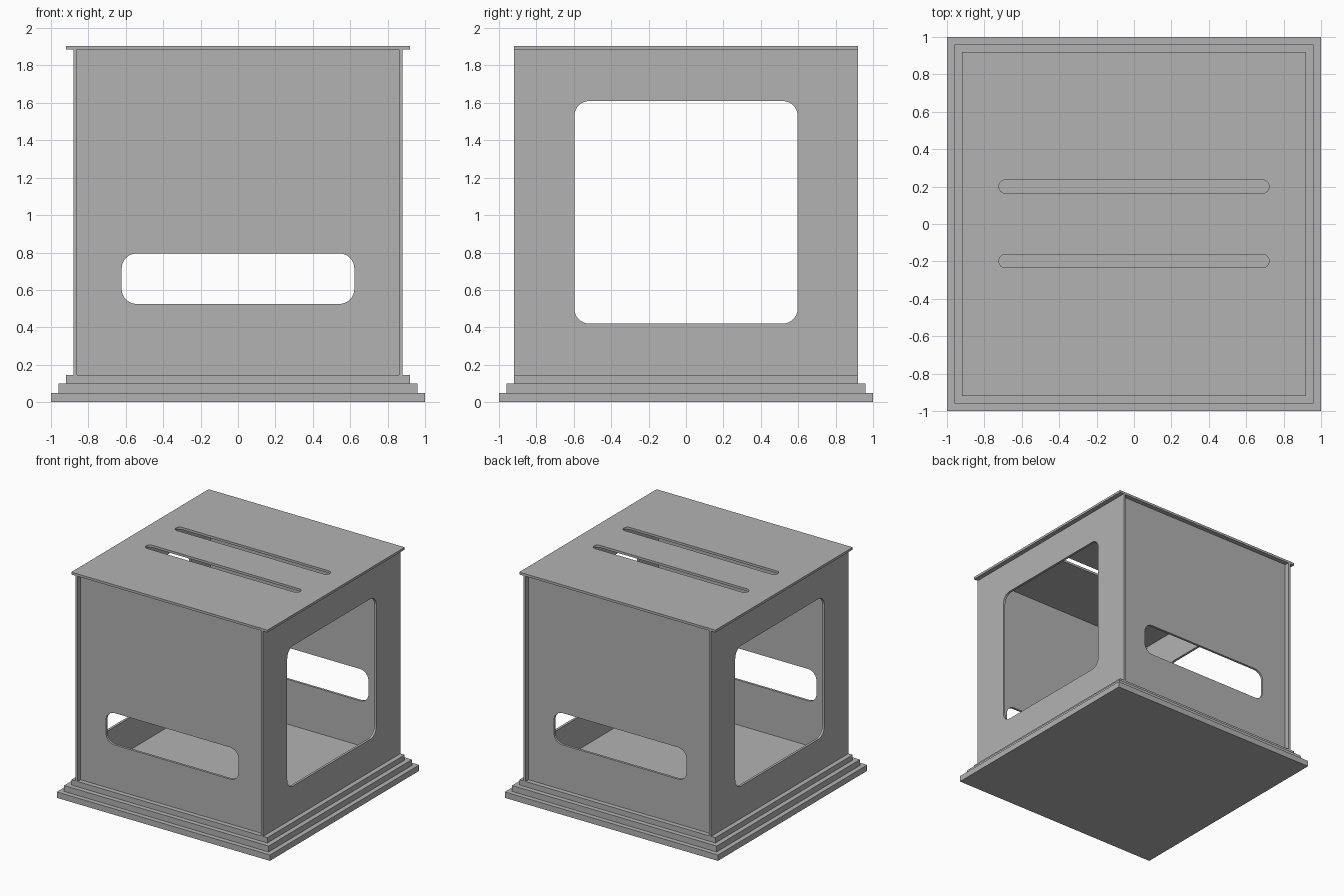
import bpy, bmesh, math

cube = bpy.data.objects.get("Cube")
if cube:
    bpy.data.objects.remove(cube, do_unlink=True)

# One plain grey for every part
grey = bpy.data.materials.new("plain grey")
grey.use_nodes = True
COLOUR = (0.448, 0.448, 0.448, 1)
grey.diffuse_color = COLOUR
grey.node_tree.nodes["Principled BSDF"].inputs["Base Color"].default_value = COLOUR

BASE_TOP, WALL_TOP, ROOF_TOP = 0.145, 1.885, 1.905
SHEET = 0.02
QUADRANTS = [(1, 1), (-1, 1), (-1, -1), (1, -1)]


def finish(name, bm):
    bmesh.ops.recalc_face_normals(bm, faces=bm.faces)
    mesh = bpy.data.meshes.new(name)
    bm.to_mesh(mesh)
    bm.free()
    mesh.materials.append(grey)
    obj = bpy.data.objects.new(name, mesh)
    bpy.context.collection.objects.link(obj)
    return obj


def slab(name, half, z0, z1):
    bm = bmesh.new()
    bmesh.ops.create_cube(bm, size=1)
    bmesh.ops.scale(bm, verts=bm.verts, vec=(2 * half, 2 * half, z1 - z0))
    bmesh.ops.translate(bm, verts=bm.verts, vec=(0, 0, (z0 + z1) / 2))
    return finish(name, bm)


def panel(name, outer, holes, radius, place, depth, steps=8):
    """Flat sheet with a rounded opening in each horizontal band (u0, u1, v0, v1)."""
    bm = bmesh.new()
    u0, u1, v0, v1 = outer
    # Split the sheet into one band per opening
    cuts = [v0] + [(a[3] + b[2]) / 2 for a, b in zip(holes, holes[1:])] + [v1]
    for (h0, h1, k0, k1), low, high in zip(holes, cuts, cuts[1:]):
        corners, arcs = [], []
        for i, (su, sv) in enumerate(QUADRANTS):
            corners.append(bm.verts.new(place(u1 if su > 0 else u0, high if sv > 0 else low)))
            cu = h1 - radius if su > 0 else h0 + radius
            cv = k1 - radius if sv > 0 else k0 + radius
            angles = [(i + j / steps) * math.pi / 2 for j in range(steps + 1)]
            arcs.append([bm.verts.new(place(cu + radius * math.cos(a), cv + radius * math.sin(a)))
                         for a in angles])
        for i in range(4):
            n = (i + 1) % 4
            bm.faces.new([corners[i]] + arcs[i][::-1])
            bm.faces.new([corners[i], arcs[i][-1], arcs[n][0], corners[n]])
    bmesh.ops.remove_doubles(bm, verts=bm.verts, dist=1e-5)
    # Give the sheet its thickness
    result = bmesh.ops.extrude_face_region(bm, geom=bm.faces[:], use_keep_orig=True)
    moved = [g for g in result["geom"] if isinstance(g, bmesh.types.BMVert)]
    bmesh.ops.translate(bm, verts=moved, vec=depth)
    return finish(name, bm)


# Stepped base
slab("base_bottom_step", 1.0, 0, 0.05)
slab("base_middle_step", 0.96, 0.05, 0.1)
slab("base_top_step", 0.92, 0.1, BASE_TOP)

# Side walls with large windows, front and back walls with wide slots
for sign, side, end in ((1, "left", "back"), (-1, "right", "front")):
    panel(side + "_wall", (-0.92, 0.92, BASE_TOP, WALL_TOP), [(-0.597, 0.597, 0.42, 1.61)], 0.08,
          lambda u, v: (sign * 0.88, u, v), (-sign * SHEET, 0, 0))
    panel(end + "_wall", (-0.86, 0.86, BASE_TOP, WALL_TOP), [(-0.622, 0.622, 0.525, 0.795)], 0.08,
          lambda u, v: (u, sign * 0.88, v), (0, -sign * SHEET, 0))

# Roof sheet with two long slots
panel("roof", (-0.92, 0.92, -0.92, 0.92),
      [(-0.722, 0.722, -0.233, -0.163), (-0.722, 0.722, 0.165, 0.235)], 0.033,
      lambda u, v: (u, v, ROOF_TOP), (0, 0, -SHEET))
